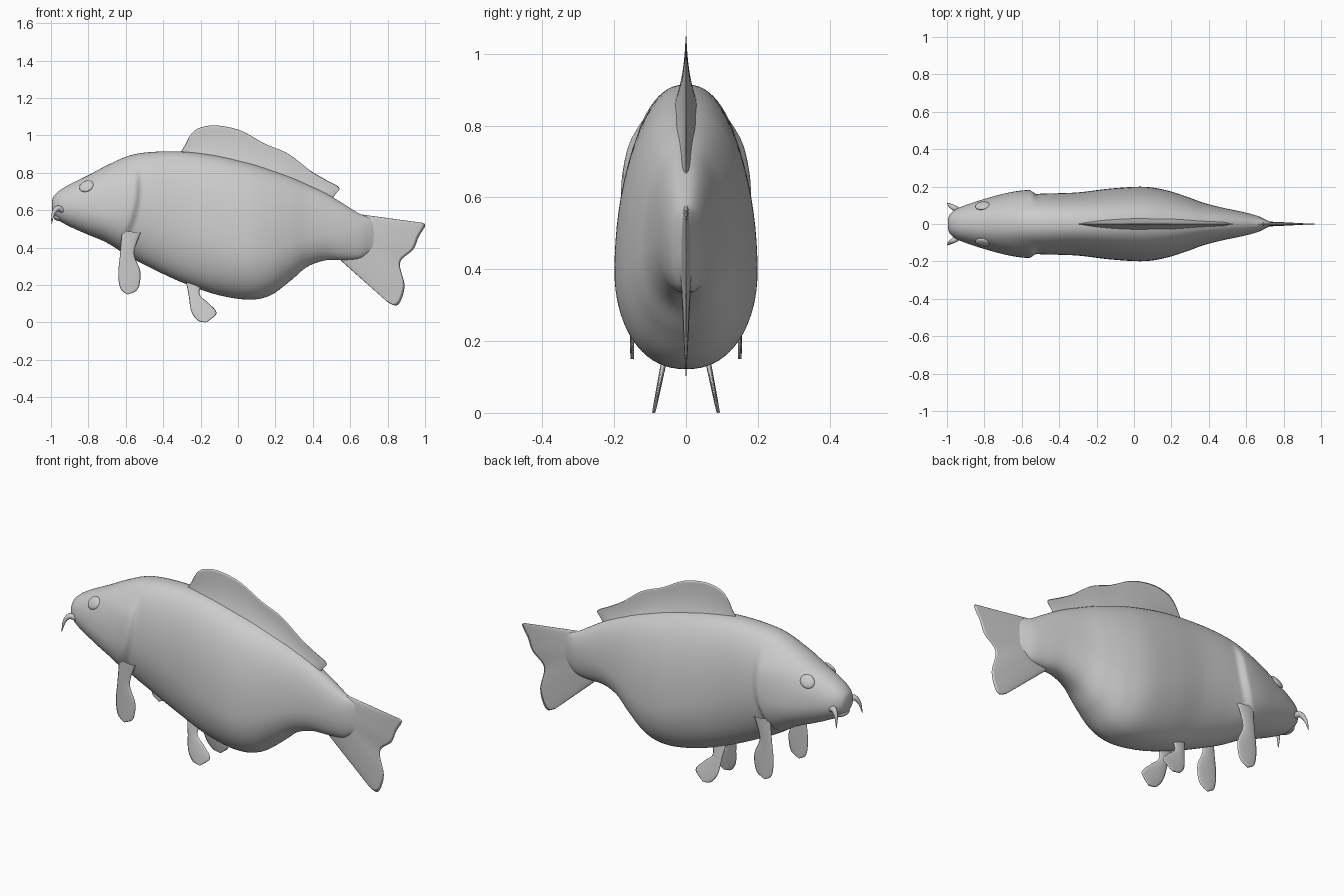
import bpy, bmesh
from math import sin, cos, pi
from mathutils import Vector, Matrix

if "Cube" in bpy.data.objects:
    bpy.data.objects.remove(bpy.data.objects["Cube"])


def spline(pts, n):
    """Sample n+1 points of a smooth curve through pts (any tuple size)."""
    out = []
    for i in range(n + 1):
        t = i / n * (len(pts) - 1)
        k = min(int(t), len(pts) - 2)
        f = t - k
        a, b, c, d = (pts[max(0, min(len(pts) - 1, k + j))] for j in (-1, 0, 1, 2))
        out.append([q + f * 0.5 * (r - p + f * (2 * p - 5 * q + 4 * r - s + f * (3 * (q - r) + s - p)))
                    for p, q, r, s in zip(a, b, c, d)])
    return out


def finish(bm, name, mirror=False):
    bmesh.ops.remove_doubles(bm, verts=bm.verts, dist=1e-5)
    bmesh.ops.recalc_face_normals(bm, faces=bm.faces)
    for f in bm.faces:
        f.smooth = True
    me = bpy.data.meshes.new(name)
    bm.to_mesh(me)
    bm.free()
    ob = bpy.data.objects.new(name, me)
    bpy.context.collection.objects.link(ob)
    if mirror:
        m = ob.modifiers.new("Mirror", 'MIRROR')
        m.use_axis = (False, True, False)
    return ob


def fin(name, edge_a, edge_b, thick, y_at=lambda z: 0.0, mirror=False, nu=48, nv=14):
    """Thin lens-shaped skin stretched between two (x, z) edge curves."""
    bm = bmesh.new()
    a, b = spline(edge_a, nu), spline(edge_b, nu)
    for side in (1, -1):
        rows = []
        for i in range(nu + 1):
            row = []
            for j in range(nv + 1):
                v = j / nv
                x, z = (p + (q - p) * v for p, q in zip(a[i], b[i]))
                row.append(bm.verts.new((x, y_at(z) + side * thick(i / nu, v), z)))
            rows.append(row)
        for i in range(nu):
            for j in range(nv):
                bm.faces.new((rows[i][j], rows[i + 1][j], rows[i + 1][j + 1], rows[i][j + 1]))
    return finish(bm, name, mirror)


def smooth(t):
    t = max(0.0, min(1.0, t))
    return t * t * (3 - 2 * t)


def gill_bump(x, z):
    """Swelling of the gill cover, ending in a curved step."""
    edge = -0.535 - max(0.0, 0.72 - z) ** 2
    rise = smooth((x - edge + 0.30) / 0.28)
    fall = 1 - smooth((x - edge + 0.015) / 0.035)
    return 0.022 * rise * fall * smooth((0.86 - z) / 0.12)


# Body: x, top z, bottom z, widest z, half width
stations = [
    (-0.995, 0.645, 0.605, 0.625, 0.020),
    (-0.985, 0.675, 0.575, 0.622, 0.050),
    (-0.95, 0.708, 0.540, 0.618, 0.080),
    (-0.88, 0.748, 0.503, 0.610, 0.108),
    (-0.80, 0.787, 0.468, 0.600, 0.132),
    (-0.70, 0.840, 0.425, 0.590, 0.149),
    (-0.58, 0.892, 0.350, 0.590, 0.159),
    (-0.46, 0.911, 0.288, 0.580, 0.163),
    (-0.30, 0.913, 0.214, 0.520, 0.169),
    (-0.12, 0.893, 0.150, 0.440, 0.190),
    (0.05, 0.855, 0.122, 0.390, 0.199),
    (0.17, 0.818, 0.143, 0.390, 0.181),
    (0.28, 0.778, 0.222, 0.420, 0.147),
    (0.37, 0.738, 0.297, 0.450, 0.114),
    (0.47, 0.690, 0.332, 0.470, 0.088),
    (0.57, 0.630, 0.333, 0.470, 0.067),
    (0.65, 0.580, 0.340, 0.465, 0.047),
    (0.70, 0.560, 0.370, 0.460, 0.026),
    (0.74, 0.530, 0.400, 0.460, 0.005),
]
bm = bmesh.new()
SEG = 72
rings = []
for x, zt, zb, zc, hw in spline(stations, 180):
    ring = []
    for k in range(SEG):
        c, s = cos(2 * pi * k / SEG), sin(2 * pi * k / SEG)
        z = zc + s * ((zt - zc) if s > 0 else (zc - zb))
        w = abs(c) ** 0.88 * (1 if c > 0 else -1)
        ring.append(bm.verts.new((x, w * (hw + gill_bump(x, z)), z)))
    rings.append(ring)
for r, q in zip(rings, rings[1:]):
    for k in range(SEG):
        m = (k + 1) % SEG
        bm.faces.new((r[k], r[m], q[m], q[k]))
bm.faces.new(rings[0])
bm.faces.new(rings[-1])
finish(bm, "body")

# Dorsal fin, flared where it meets the back
fin("dorsal_fin",
    [(-0.30, 0.88), (-0.19, 0.87), (-0.05, 0.85), (0.10, 0.81), (0.25, 0.76), (0.38, 0.70), (0.50, 0.655)],
    [(-0.31, 0.905), (-0.285, 0.945), (-0.255, 1.0), (-0.21, 1.038), (-0.12, 1.053), (0.01, 1.027),
     (0.144, 0.955), (0.267, 0.902), (0.385, 0.813), (0.465, 0.765), (0.54, 0.722), (0.525, 0.69)],
    lambda u, v: (0.006 * (1 - v) ** 0.5 + 0.034 * (1 - v) ** 2.5) * max(0, sin(pi * u)) ** 0.5, nu=90, nv=20)

# Tail fin
fin("tail_fin",
    [(0.60, 0.585), (0.62, 0.50), (0.61, 0.42), (0.55, 0.33)],
    [(0.99, 0.532), (1.0, 0.515), (0.965, 0.455), (0.937, 0.39), (0.867, 0.32), (0.89, 0.20),
     (0.872, 0.12), (0.845, 0.09), (0.80, 0.108)],
    lambda u, v: (0.004 + 0.014 * (1 - v)) * max(0, sin(pi * u)) ** 0.5 * (1 - v ** 6), nu=72, nv=20)


def paddle(u, v):
    return 0.009 * max(0, sin(pi * v)) ** 0.5 * (1 - 0.5 * u)


# Pectoral fins
fin("pectoral_fins",
    [(-0.62, 0.49), (-0.63, 0.37), (-0.64, 0.26), (-0.628, 0.18), (-0.59, 0.15)],
    [(-0.52, 0.48), (-0.555, 0.37), (-0.522, 0.27), (-0.535, 0.18), (-0.585, 0.15)],
    paddle, lambda z: 0.15, True)

# Pelvic fins, splayed outward
fin("pelvic_fins",
    [(-0.285, 0.25), (-0.265, 0.15), (-0.25, 0.06), (-0.215, 0.01), (-0.175, 0.0)],
    [(-0.19, 0.22), (-0.205, 0.15), (-0.16, 0.105), (-0.115, 0.05), (-0.165, 0.002)],
    paddle, lambda z: 0.09 - 0.2 * z, True)


def ball(name, loc, scale, rot=Matrix.Identity(4), mirror=False):
    bm = bmesh.new()
    bmesh.ops.create_uvsphere(bm, u_segments=32, v_segments=16, radius=1)
    bm.transform(Matrix.Translation(loc) @ rot @ Matrix.Diagonal((*scale, 1)))
    return finish(bm, name, mirror)


# Eyes, set flat into the sides of the head
tilt = Vector((-0.25, 0.80, 0.50)).to_track_quat('Z', 'X').to_matrix().to_4x4()
tilt = Matrix.Rotation(-0.4, 4, 'Y') @ Matrix.Rotation(-0.95, 4, 'X')
ball("eyes", (-0.81, 0.098, 0.728), (0.040, 0.034, 0.013), tilt, True)

# Lower lip
ball("lower_lip", (-0.955, 0, 0.562), (0.030, 0.048, 0.020))

# Barbels beside the mouth
cu = bpy.data.curves.new("barbels", 'CURVE')
cu.dimensions = '3D'
cu.bevel_depth = 0.016
cu.bevel_resolution = 4
cu.use_fill_caps = True
path = spline([(-0.935, 0.070, 0.598, 1.0), (-0.965, 0.088, 0.610, 0.9),
               (-0.988, 0.102, 0.580, 0.55), (-0.997, 0.113, 0.525, 0.08)], 16)
for side in (1, -1):
    sp = cu.splines.new('POLY')
    sp.points.add(len(path) - 1)
    for p, (x, y, z, r) in zip(sp.points, path):
        p.co = (x, side * y, z, 1)
        p.radius = r
    sp.use_smooth = True
bpy.context.collection.objects.link(bpy.data.objects.new("barbels", cu))
